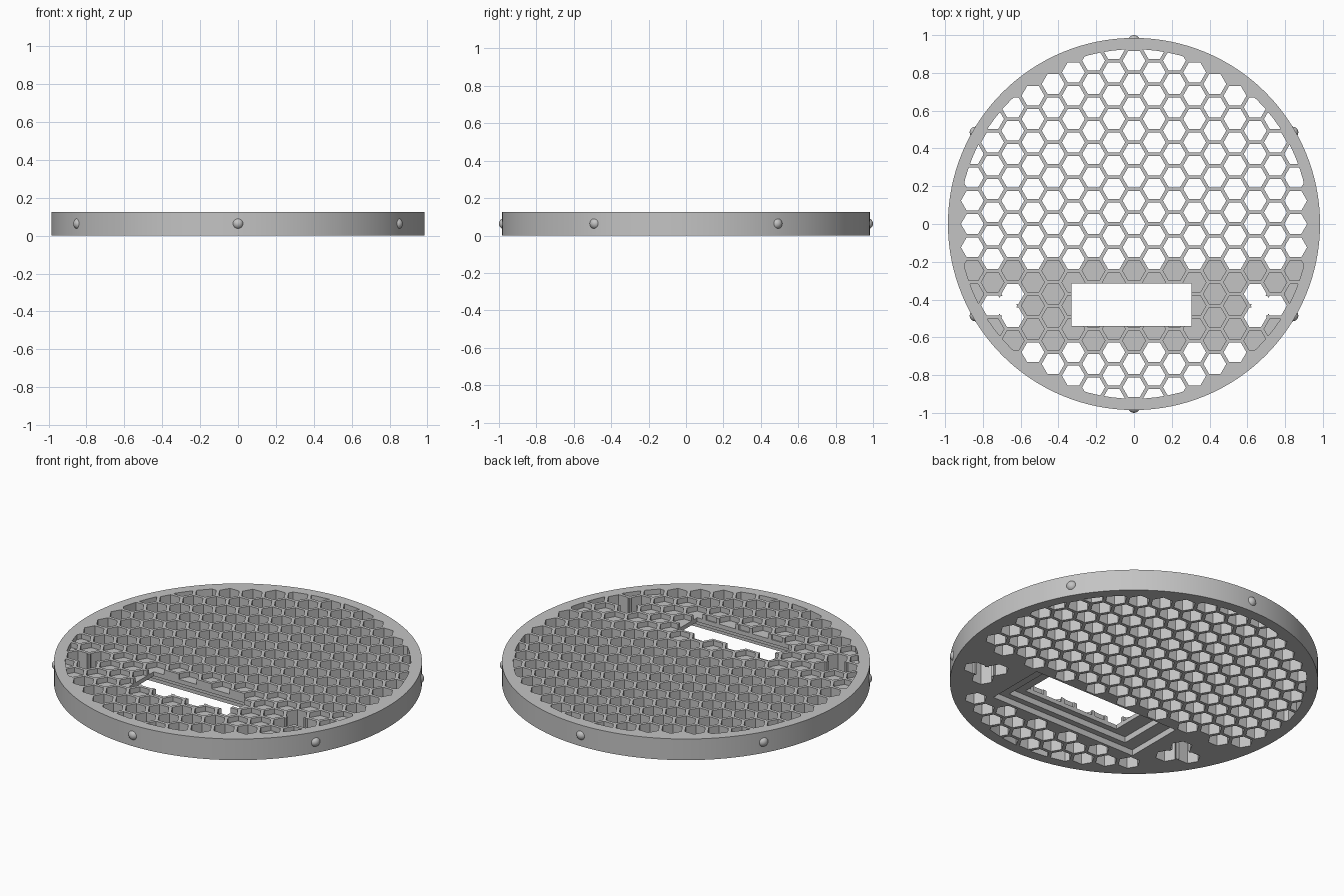
import bpy, bmesh, math

cube = bpy.data.objects.get("Cube")
if cube:
    bpy.data.objects.remove(cube, do_unlink=True)

RADIUS, TOP = 0.985, 0.125
PITCH = 0.1235                      # distance between neighbouring cells
COLUMN = PITCH * math.sqrt(3) / 2
CELL = 0.0606                       # cell corner radius
FIELD = 0.925                       # radius of the honeycomb area

grey = bpy.data.materials.new("light_grey")
grey.use_nodes = True
colour = (0.55, 0.55, 0.55, 1)
grey.diffuse_color = colour
grey.node_tree.nodes["Principled BSDF"].inputs["Base Color"].default_value = colour


def ngon(x, y, r, sides):
    return [(x + r * math.cos(math.tau * i / sides),
             y + r * math.sin(math.tau * i / sides)) for i in range(sides)]


def rect(x0, x1, y0, y1):
    return [(x0, y0), (x1, y0), (x1, y1), (x0, y1)]


def prisms(name, outlines, z0, z1):
    """One object holding an upright prism for every outline."""
    bm = bmesh.new()
    for pts in outlines:
        low = [bm.verts.new((x, y, z0)) for x, y in pts]
        high = [bm.verts.new((x, y, z1)) for x, y in pts]
        bm.faces.new(low[::-1])
        bm.faces.new(high)
        for i in range(len(pts)):
            j = (i + 1) % len(pts)
            bm.faces.new((low[i], low[j], high[j], high[i]))
    mesh = bpy.data.meshes.new(name)
    bm.to_mesh(mesh)
    bm.free()
    mesh.materials.append(grey)
    obj = bpy.data.objects.new(name, mesh)
    bpy.context.collection.objects.link(obj)
    return obj


def boolean(target, tools, operation):
    """Apply the boolean steps in order and drop the tools."""
    for tool in tools:
        mod = target.modifiers.new("cut", 'BOOLEAN')
        mod.operation, mod.solver, mod.object = operation, 'EXACT', tool
    graph = bpy.context.evaluated_depsgraph_get()
    mesh = bpy.data.meshes.new_from_object(target.evaluated_get(graph))
    target.modifiers.clear()
    target.data = mesh
    for tool in tools:
        bpy.data.objects.remove(tool, do_unlink=True)


# Sort honeycomb cells into through holes and shallow pits
holes, pits = [], []
for col in range(-9, 10):
    for row in range(-9, 10):
        x = col * COLUMN
        y = (row + 0.5 * (col % 2)) * PITCH
        if math.hypot(x, y) > 0.955:
            continue
        solid_band = -0.65 < y < -0.21
        cluster = (abs(col) == 6 and -0.52 < y < -0.34
                   or abs(col) == 7 and -0.46 < y < -0.40)
        group = pits if solid_band and not cluster else holes
        group.append(ngon(x, y, CELL, 6))

hole_cutter = prisms("hole_cutter", holes, -0.1, 0.3)
pit_cutter = prisms("pit_cutter", pits, TOP - 0.03, 0.3)
for cutter in (hole_cutter, pit_cutter):
    boolean(cutter, [prisms("field", [ngon(0, 0, FIELD, 96)], -0.2, 0.4)], 'INTERSECT')

# Openings that join each cluster of three cells
join_x = 7 * COLUMN - PITCH / math.sqrt(3)
join_cutter = prisms("join_cutter", [ngon(s * join_x, -3.5 * PITCH, 0.059, 6)
                                     for s in (-1, 1)], -0.15, 0.35)

# Window slot with a stepped recess underneath
slot = prisms("slot", [rect(-0.33, 0.305, -0.54, -0.315)], -0.2, 0.4)
inner_step = prisms("inner_step", [rect(-0.42, 0.39, -0.575, -0.28)], -0.2, 0.07)
outer_step = prisms("outer_step", [rect(-0.50, 0.47, -0.61, -0.25)], -0.3, 0.035)

# Disc
disc = prisms("honeycomb_disc", [ngon(0, 0, RADIUS, 128)], 0, TOP)
boolean(disc, [hole_cutter, pit_cutter, join_cutter, slot, inner_step, outer_step],
        'DIFFERENCE')
bpy.ops.object.select_all(action='DESELECT')
disc.select_set(True)
bpy.context.view_layer.objects.active = disc
bpy.ops.object.shade_smooth_by_angle(angle=math.radians(20))

# Small snap bumps around the rim
for i in range(6):
    a = math.radians(30 + 60 * i)
    bpy.ops.mesh.primitive_uv_sphere_add(
        segments=24, ring_count=12, radius=0.03,
        location=(0.97 * math.cos(a), 0.97 * math.sin(a), 0.0635))
    bump = bpy.context.object
    bump.name = f"rim_bump_{i + 1}"
    bump.data.materials.append(grey)
    bpy.ops.object.shade_smooth()
